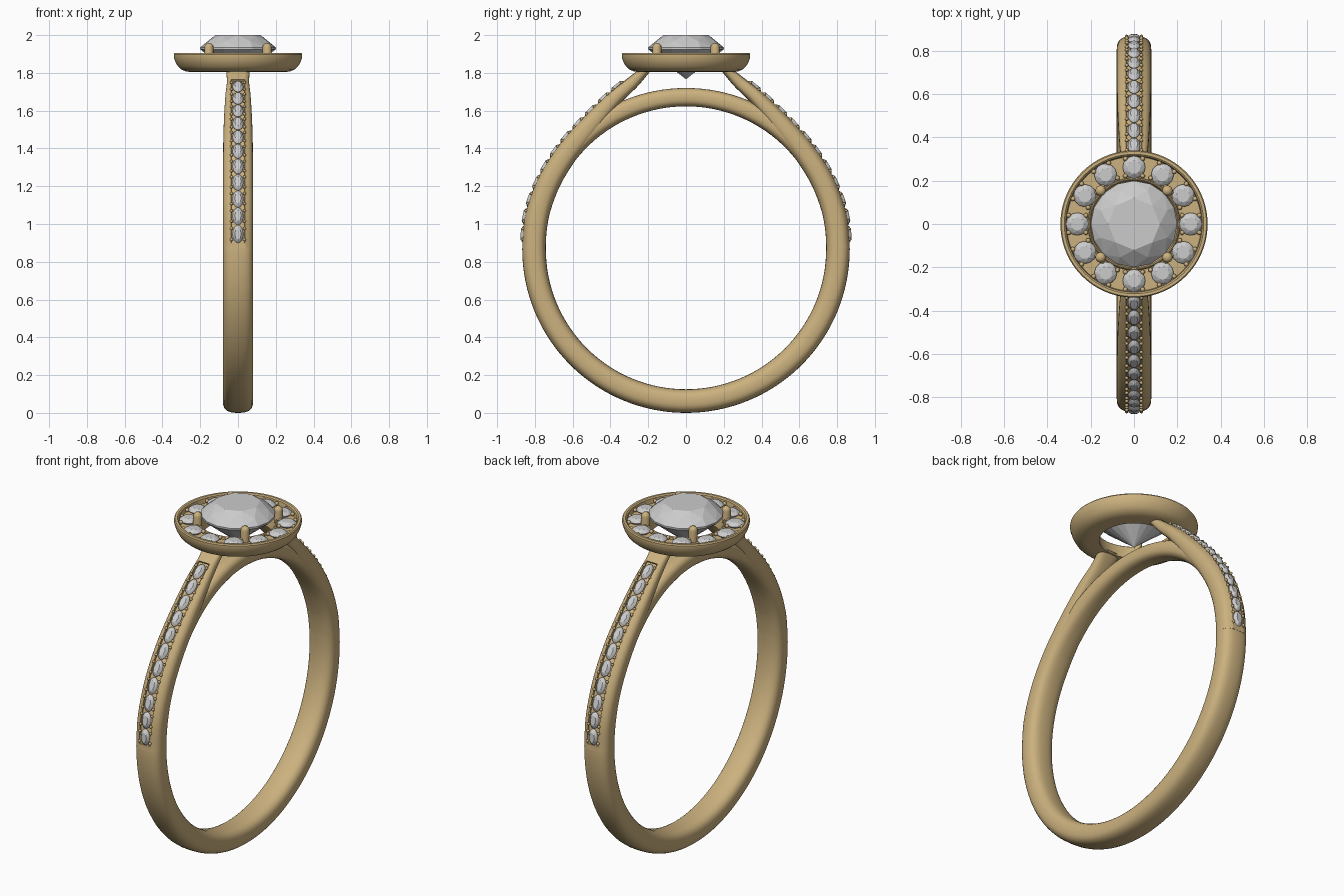
import bpy, bmesh
from math import sin, cos, pi, radians
from mathutils import Matrix, Vector

if "Cube" in bpy.data.objects:
    bpy.data.objects.remove(bpy.data.objects["Cube"])

gold = bpy.data.materials.new("gold")
gold.diffuse_color = (0.60, 0.44, 0.21, 1)
gold.use_nodes = True
gold.node_tree.nodes["Principled BSDF"].inputs["Base Color"].default_value = gold.diffuse_color


def finish(name, bm, mat=None, smooth=True):
    bmesh.ops.recalc_face_normals(bm, faces=bm.faces[:])
    me = bpy.data.meshes.new(name)
    bm.to_mesh(me)
    bm.free()
    ob = bpy.data.objects.new(name, me)
    bpy.context.collection.objects.link(ob)
    if mat:
        me.materials.append(mat)
    if smooth:
        bpy.ops.object.select_all(action='DESELECT')
        ob.select_set(True)
        bpy.context.view_layer.objects.active = ob
        bpy.ops.object.shade_smooth_by_angle(angle=radians(35))
    return ob


def skin(bm, loops, closed):
    """Bridge a list of equal closed loops; cap the ends when open."""
    rows = [[bm.verts.new(p) for p in lp] for lp in loops]
    n = len(rows[0])
    for i in range(len(rows) - (0 if closed else 1)):
        a, b = rows[i], rows[(i + 1) % len(rows)]
        for j in range(n):
            bm.faces.new((a[j], a[(j + 1) % n], b[(j + 1) % n], b[j]))
    if not closed:
        bm.faces.new(rows[0])
        bm.faces.new(rows[-1])


def spline(pts, t):
    """Catmull-Rom through pts, t in 0..1."""
    n = len(pts) - 1
    i = min(int(t * n), n - 1)
    u = t * n - i
    p = [Vector(pts[max(0, min(n, k))]) for k in (i - 1, i, i + 1, i + 2)]
    return 0.5 * (2 * p[1] + (p[2] - p[0]) * u
                  + (2 * p[0] - 5 * p[1] + 4 * p[2] - p[3]) * u * u
                  + (3 * p[1] - p[0] - 3 * p[2] + p[3]) * u ** 3)


def sup(v, e=2 / 2.7):
    return (1 if v >= 0 else -1) * abs(v) ** e


def gem(bm, mat):
    """Brilliant cut of unit girdle radius."""
    pts = [(0, 0, -0.82)]
    for n, r, z, off in ((8, 0.6, 0.35, 0), (8, 0.83, 0.195, 0.5),
                         (16, 1, 0.025, 0), (16, 1, -0.025, 0), (8, 0.55, -0.39, 0.5)):
        for k in range(n):
            a = 2 * pi * (k + off) / n
            pts.append((r * cos(a), r * sin(a), z))
    vs = [bm.verts.new(mat @ Vector(p)) for p in pts]
    res = bmesh.ops.convex_hull(bm, input=vs)
    bmesh.ops.delete(bm, geom=[v for v in vs if not v.link_faces], context='VERTS')


def bead(bm, p, r):
    bmesh.ops.create_icosphere(bm, subdivisions=2, radius=r, matrix=Matrix.Translation(p))


# Shank: full hoop, narrowing into the bridge under the head
CZ = 0.867
bm = bmesh.new()
loops = []
for i in range(128):
    a = 2 * pi * i / 128
    up = max(0, sin(a))
    ro, ri = 0.867 - 0.014 * up ** 0.6, 0.742 + 0.014 * up
    w = 0.08 - 0.022 * up ** 3
    lp = []
    for j in range(28):
        b = 2 * pi * j / 28
        r = (ro + ri) / 2 + (ro - ri) / 2 * sup(sin(b))
        lp.append((w * sup(cos(b)), r * cos(a), CZ + r * sin(a)))
    loops.append(lp)
skin(bm, loops, True)
finish("shank", bm, gold)

# Shoulders: cathedral arms with a grooved outer face
OUT = [(.868, .87), (.851, 1.05), (.786, 1.235), (.682, 1.405),
       (.547, 1.56), (.40, 1.70), (.305, 1.775), (.24, 1.825)]
INN = [(.743, .87), (.73, 1.02), (.675, 1.185), (.59, 1.33),
       (.48, 1.47), (.355, 1.63), (.255, 1.73), (.18, 1.82)]
WID = [(.08, 0), (.08, 0), (.08, 0), (.079, 0), (.076, 0), (.068, 0), (.059, 0), (.064, 0)]
G = 0.036
T0, T1 = 0.035, 0.835
for side, name in ((0, "back"), (1, "front")):
    turn = Matrix.Rotation(pi * side, 4, 'Z')
    bm = bmesh.new()
    loops = []
    ts = sorted([i / 72 for i in range(73)] + [T0 - .001, T0 + .001, T1 - .001, T1 + .001])
    for t in ts:
        o, n, w = spline(OUT, t), spline(INN, t), spline(WID, t)[0]
        depth = 0.013 if T0 < t < T1 else 0.0
        mid, half = (o + n) / 2, (o - n) / 2
        un = half.normalized()
        sec = []
        for j in range(25):
            b = radians(63) - radians(306) * j / 24
            sec.append((w * sup(cos(b)), mid + half * sup(sin(b))))
        rim = mid + half * 0.985
        sec += [(-G, rim), (-G + .001, rim - un * depth),
                (G - .001, rim - un * depth), (G, rim)]
        loops.append([turn @ Vector((x, p[0], p[1])) for x, p in sec])
    skin(bm, loops, False)
    finish(name + "_shoulder", bm, gold)

    # Pave stones and beads, evenly spaced along the outer path
    path = [spline(OUT, i / 600) for i in range(601)]
    lens = [0]
    for p, q in zip(path, path[1:]):
        lens.append(lens[-1] + (q - p).length)

    def frame(s):
        i = min(range(1, 600), key=lambda k: abs(lens[k] - s))
        tan = (path[i + 1] - path[i - 1]).normalized()
        y, p = Vector((0, tan[0], tan[1])), Vector((0, path[i][0], path[i][1]))
        x = Vector((1, 0, 0))
        m = Matrix((x, y, x.cross(y))).transposed().to_4x4()
        if m.col[2][1] < 0:
            m = Matrix((-x, y, (-x).cross(y))).transposed().to_4x4()
        m.translation = p
        return turn @ m

    s0 = next(l for l, p in zip(lens, path) if p[1] > 0.945)
    s1 = next(l for l, p in zip(lens, path) if p[1] > 1.73)
    step = (s1 - s0) / 10
    gems, beads = bmesh.new(), bmesh.new()
    for k in range(11):
        s = s0 + k * step
        gem(gems, frame(s) @ Matrix.Translation((0, 0, -0.004))
            @ Matrix.Diagonal((0.029, step * 0.49, 0.045, 1)))
        for d in (-0.3, 0.3):
            for x in (-0.034, 0.034):
                bead(beads, (frame(s + d * step) @ Vector((x, 0, 0.001))), 0.0085)
    finish(name + "_shoulder_stones", gems, smooth=False)
    finish(name + "_shoulder_beads", beads, gold)

# Halo: lathed dish with raised rim and open centre
prof = [(.185, 1.808), (.25, 1.805), (.272, 1.807), (.297, 1.816), (.318, 1.834), (.332, 1.86),
        (.34, 1.885), (.34, 1.898), (.335, 1.905), (.322, 1.905), (.315, 1.899), (.311, 1.872),
        (.214, 1.872), (.212, 1.885), (.207, 1.889), (.202, 1.885), (.198, 1.87)]
bm = bmesh.new()
skin(bm, [[(r * cos(a), r * sin(a), z) for r, z in prof]
          for a in (2 * pi * i / 96 for i in range(96))], True)
finish("halo", bm, gold)

# Halo stones with their small beads
gems, beads = bmesh.new(), bmesh.new()
for k in range(12):
    rot = Matrix.Rotation(pi * k / 6, 4, 'Z')
    gem(gems, rot @ Matrix.Translation((.262, 0, 1.885)) @ Matrix.Diagonal((.052, .052, .05, 1)))
    for dr in (-1, 1):
        for dy in (-1, 1):
            bead(beads, rot @ Vector((.262 + dr * .04, dy * .04, 1.886)), 0.011)
finish("halo_stones", gems, smooth=False)
finish("halo_beads", beads, gold)

# Centre stone
bm = bmesh.new()
gem(bm, Matrix.Translation((0, 0, 1.93)) @ Matrix.Scale(0.2, 4))
finish("centre_stone", bm, smooth=False)

# Four claws with domed tips
bm = bmesh.new()
claw = [(.024, 1.83), (.024, 1.935), (.021, 1.947), (.014, 1.954), (.004, 1.957)]
for k in range(4):
    a = pi / 4 + k * pi / 2
    cx, cy = .218 * cos(a), .218 * sin(a)
    skin(bm, [[(cx + r * cos(2 * pi * j / 20), cy + r * sin(2 * pi * j / 20), z) for j in range(20)]
              for r, z in claw], False)
finish("claws", bm, gold)
